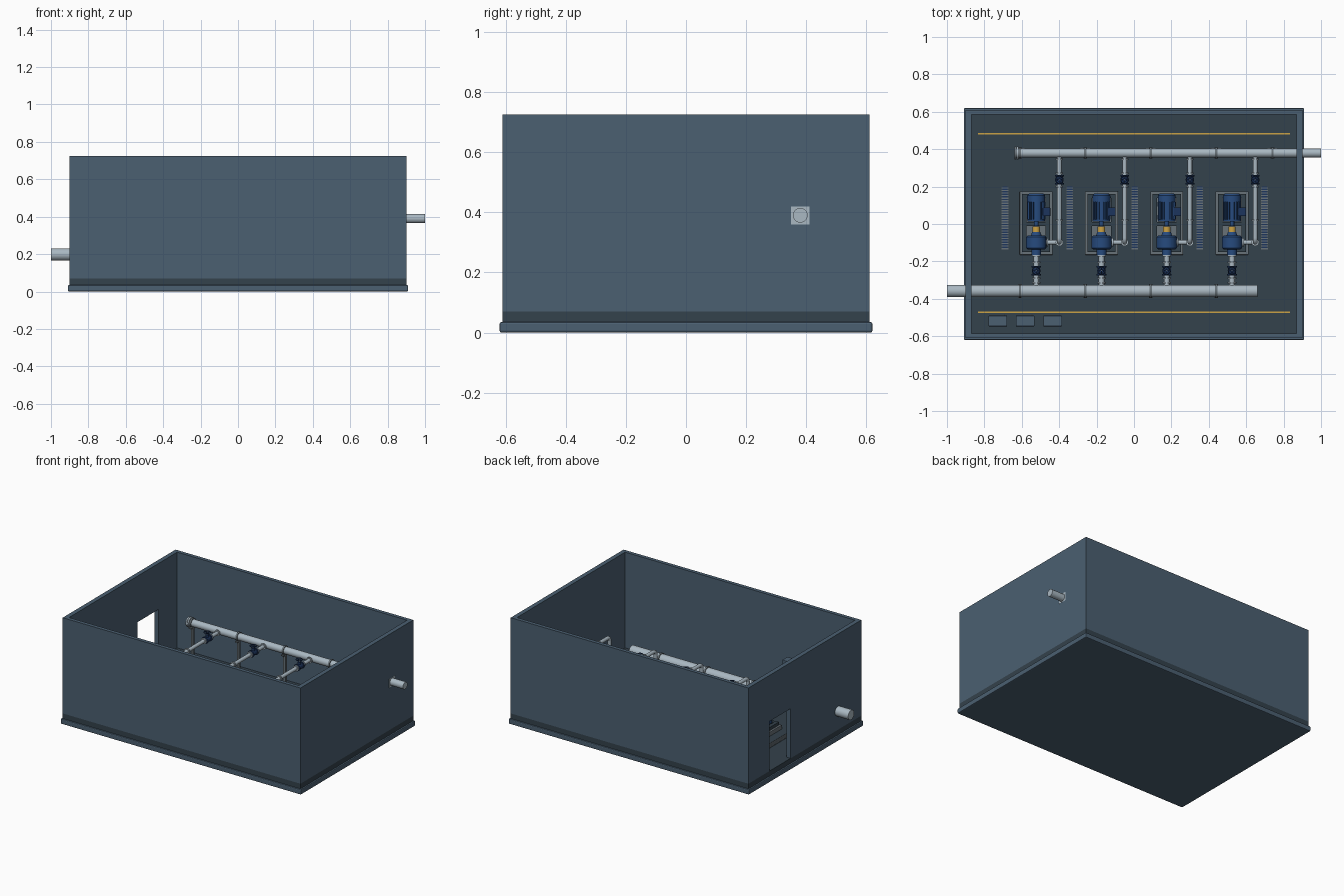
import bpy, bmesh, math
from mathutils import Vector, Matrix

if "Cube" in bpy.data.objects:
    bpy.data.objects.remove(bpy.data.objects["Cube"])


def mat(name, r, g, b):
    m = bpy.data.materials.new(name)
    m.diffuse_color = (r, g, b, 1)
    m.use_nodes = True
    m.node_tree.nodes["Principled BSDF"].inputs["Base Color"].default_value = m.diffuse_color
    return m


WALL = mat("wall_blue_grey", .07, .115, .165)
FLOOR = mat("floor_dark", .034, .054, .072)
STEEL = mat("pipe_steel", .40, .48, .54)
GREY = mat("frame_grey", .14, .17, .19)
BLUE = mat("pump_blue", .02, .07, .21)
NAVY = mat("valve_navy", .012, .035, .11)
YELLOW = mat("safety_yellow", .60, .36, .06)
FZ = .07        # floor level


def finish(name, bm, m, smooth=False):
    me = bpy.data.meshes.new(name)
    bmesh.ops.recalc_face_normals(bm, faces=bm.faces)
    bm.to_mesh(me)
    bm.free()
    if smooth:
        for p in me.polygons:
            p.use_smooth = True
        me.set_sharp_from_angle(angle=math.radians(35))
    me.materials.append(m)
    ob = bpy.data.objects.new(name, me)
    bpy.context.collection.objects.link(ob)
    return ob


def add_box(bm, x0, x1, y0, y1, z0, z1):
    M = Matrix.Translation(((x0+x1)/2, (y0+y1)/2, (z0+z1)/2)) @ Matrix.Diagonal((x1-x0, y1-y0, z1-z0, 1))
    bmesh.ops.create_cube(bm, size=1, matrix=M)


def boxes(name, dims, m, bevel=0):
    bm = bmesh.new()
    for d in dims:
        add_box(bm, *d)
    if bevel:
        bmesh.ops.bevel(bm, geom=bm.edges[:], offset=bevel, segments=2, affect='EDGES', profile=.5)
    return finish(name, bm, m)


def cyls(name, parts, m, seg=24):
    """parts: (start, end, radius[, end radius])"""
    bm = bmesh.new()
    for part in parts:
        a, b, r = Vector(part[0]), Vector(part[1]), part[2]
        r2 = part[3] if len(part) > 3 else r
        M = Matrix.Translation((a+b)/2) @ (b-a).to_track_quat('Z', 'Y').to_matrix().to_4x4()
        bmesh.ops.create_cone(bm, cap_ends=True, segments=seg, radius1=r, radius2=r2, depth=(b-a).length, matrix=M)
    return finish(name, bm, m, True)


def bent_pipe(name, pts, r, fillet, m):
    pts = [Vector(p) for p in pts]
    path = [pts[0]]
    for a, b, c in zip(pts, pts[1:], pts[2:]):
        u, v = (a-b).normalized()*fillet, (c-b).normalized()*fillet
        for i in range(7):
            t = i/6*math.pi/2
            path.append(b + u*(1-math.sin(t)) + v*(1-math.cos(t)))
    path.append(pts[-1])
    cu = bpy.data.curves.new(name, 'CURVE')
    cu.dimensions = '3D'
    cu.bevel_depth, cu.bevel_resolution, cu.use_fill_caps = r, 4, True
    s = cu.splines.new('POLY')
    s.points.add(len(path)-1)
    for p, q in zip(s.points, path):
        p.co = (*q, 1)
    cu.materials.append(m)
    ob = bpy.data.objects.new(name, cu)
    bpy.context.collection.objects.link(ob)
    return ob


def ring(name, c, R, r, m):
    bm = bmesh.new()
    rows = []
    for i in range(20):
        a = i/20*math.tau
        rows.append([bm.verts.new((c[0]+(R+r*math.cos(b))*math.cos(a), c[1]+(R+r*math.cos(b))*math.sin(a),
                                   c[2]+r*math.sin(b))) for b in (k/6*math.tau for k in range(6))])
    for i in range(20):
        for k in range(6):
            p, q = rows[i], rows[(i+1) % 20]
            bm.faces.new((p[k], q[k], q[(k+1) % 6], p[(k+1) % 6]))
    return finish(name, bm, m, True)


# --- building shell ---
boxes("base_slab", [(-.91, .91, -.62, .62, 0, .035)], WALL, .006)
boxes("floor_slab", [(-.9, .9, -.61, .61, .035, FZ)], FLOOR)
IY, IX, TOP, CURB = .585, .87, .725, .115
for s, n in ((-1, "front"), (1, "back")):
    y0, y1 = sorted((s*IY, s*.61))
    boxes(n+"_wall", [(-.9, .9, y0, y1, FZ, CURB), (-.9, .9, y0, y1, CURB, TOP)], WALL)
# left wall with a doorway, right wall with a pipe opening
boxes("left_wall", [(-.9, -IX, -IY, .155, FZ, TOP), (-.9, -IX, .385, IY, FZ, TOP),
                    (-.9, -IX, .155, .385, .41, TOP)], WALL)
boxes("right_wall", [(IX, .9, -IY, .35, FZ, TOP), (IX, .9, .41, IY, FZ, TOP),
                     (IX, .9, .35, .41, FZ, .36), (IX, .9, .35, .41, .42, TOP)], WALL)
boxes("pipe_seal_plate", [(IX, .9005, .35, .41, .36, .42)], STEEL)

# --- floor details ---
boxes("floor_stripes", [(-.835, .835, y-.004, y+.004, FZ, FZ+.002) for y in (.482, -.472)], YELLOW)
for i in range(5):
    x = -.69+.347*i
    boxes("drain_channel", [(x-.014, x+.014, -.135, .2, FZ, FZ+.001)], NAVY)
    boxes("drain_grate", [(x-.018, x+.018, -.135+j*.0135, -.128+j*.0135, FZ, FZ+.005) for j in range(25)], GREY)
for x in (-.728, -.582, -.435):
    boxes("control_cabinet", [(x-.05, x+.05, -.547, -.49, FZ+.01, .36)], WALL, .003)
    boxes("cabinet_plinth", [(x-.047, x+.047, -.544, -.493, FZ, FZ+.01)], FLOOR)
    boxes("cabinet_handle", [(x+.033, x+.038, -.49, -.484, .2, .25)], STEEL)

# --- headers ---
OY, OZ, SY, SZ = .38, .39, -.358, .198
SUP = (-.61, -.26, .09, .44)
cyls("outlet_header", [((-.63, OY, OZ), (1, OY, OZ), .0245)], STEEL)
cyls("outlet_end_flange", [((-.64, OY, OZ), (-.63, OY, OZ), .034), ((-.627, OY, OZ), (-.617, OY, OZ), .034)], STEEL)
cyls("inlet_header", [((-1, SY, SZ), (.66, SY, SZ), .033)], STEEL)
for y, z, r, xs in ((OY, OZ, .0245, SUP+(.74,)), (SY, SZ, .033, SUP)):
    for x in xs:
        cyls("pipe_clamp", [((x-.006, y, z), (x+.006, y, z), r+.005)], GREY)
        boxes("support_post", [(x-.008, x+.008, y-.008, y+.008, FZ, z-r),
                               (x-.025, x+.025, y-.025, y+.025, FZ, FZ+.006),
                               (x-.01, x+.01, y-r-.004, y+r+.004, z-r-.008, z-r)], GREY)


def valve(x, y, z, r):
    cyls("valve_body", [((x, y-.018, z), (x, y+.018, z), r+.006),
                        ((x, y-.026, z), (x, y-.018, z), r+.011), ((x, y+.018, z), (x, y+.026, z), r+.011),
                        ((x, y, z), (x, y, z+.032), .011)], NAVY)
    cyls("valve_stem", [((x, y, z+.03), (x, y, z+.052), .003)], STEEL, 8)
    ring("valve_handwheel", (x, y, z+.047), .02, .003, NAVY)
    boxes("handwheel_spokes", [(x-.02, x+.02, y-.002, y+.002, z+.045, z+.049),
                               (x-.002, x+.002, y-.02, y+.02, z+.045, z+.049)], NAVY)


# --- four pump sets ---
AZ = SZ
for i in range(4):
    x = -.523+.349*i
    dx = x+.124

    def ax(y0, y1, r, r2=None):
        return ((x, y0, AZ), (x, y1, AZ), r, r if r2 is None else r2)

    boxes("pump_plinth", [(x-.088, x+.088, -.165, .175, FZ, .1)], GREY, .003)
    boxes("pump_base_frame", [(x+s*.063-.012, x+s*.063+.012, -.15, .16, .1, .122) for s in (-1, 1)] +
          [(x-.063, x+.063, y-.01, y+.01, .102, .12) for y in (-.14, 0, .15)], FLOOR)
    # motor with fins, fan cover, feet and terminal box
    cyls("motor_body", [ax(.022, .125, .041), ax(.014, .024, .047), ax(.118, .152, .048), ax(.152, .163, .048, .038),
                        ax(-.012, .014, .012)], BLUE)
    fins = bmesh.new()
    for k in range(20):
        n = len(fins.verts)
        add_box(fins, .038, .048, .024, .118, -.0015, .0015)
        fins.verts.ensure_lookup_table()
        M = Matrix.Translation((x, 0, AZ)) @ Matrix.Rotation(k/20*math.tau, 4, 'Y')
        bmesh.ops.transform(fins, matrix=M, verts=fins.verts[n:])
    finish("motor_fins", fins, BLUE)
    boxes("motor_feet", [(x+s*.035-.014, x+s*.035+.014, y-.012, y+.012, .118, AZ-.022)
                         for s in (-1, 1) for y in (.035, .105)], BLUE)
    boxes("terminal_box", [(x+.035, x+.076, .042, .088, AZ-.012, AZ+.035)], NAVY, .003)
    # coupling and pump casing
    cyls("coupling_guard", [ax(-.046, -.014, .02)], YELLOW)
    cyls("pump_casing", [ax(-.064, -.044, .03, .022), ax(-.128, -.07, .054), ax(-.07, -.062, .054, .045),
                         ax(-.136, -.128, .045, .054), ax(-.165, -.136, .026)], BLUE)
    boxes("pump_feet", [(x+s*.03-.014, x+s*.03+.014, -.12, -.08, .118, AZ-.03) for s in (-1, 1)], BLUE)
    # suction branch
    cyls("suction_pipe", [((x, SY, SZ), (x, -.165, SZ), .015)], STEEL)
    cyls("suction_flanges", [((x, y-.004, SZ), (x, y+.004, SZ), .023) for y in (-.17, -.205, -.29, -.315)], STEEL)
    valve(x, -.25, SZ, .015)
    # discharge branch rising to the outlet header
    bent_pipe("discharge_pipe", [(x+.04, -.098, AZ), (dx, -.098, AZ), (dx, -.098, OZ), (dx, OY, OZ)],
              .0125, .024, STEEL)
    cyls("discharge_flanges", [((dx, y-.004, OZ), (dx, y+.004, OZ), .02) for y in (.02, .2, .272, .345)] +
         [((x+.054, -.098, AZ), (x+.064, -.098, AZ), .022), ((dx, -.098, .275), (dx, -.098, .283), .02)], STEEL)
    valve(dx, .236, OZ, .0125)
